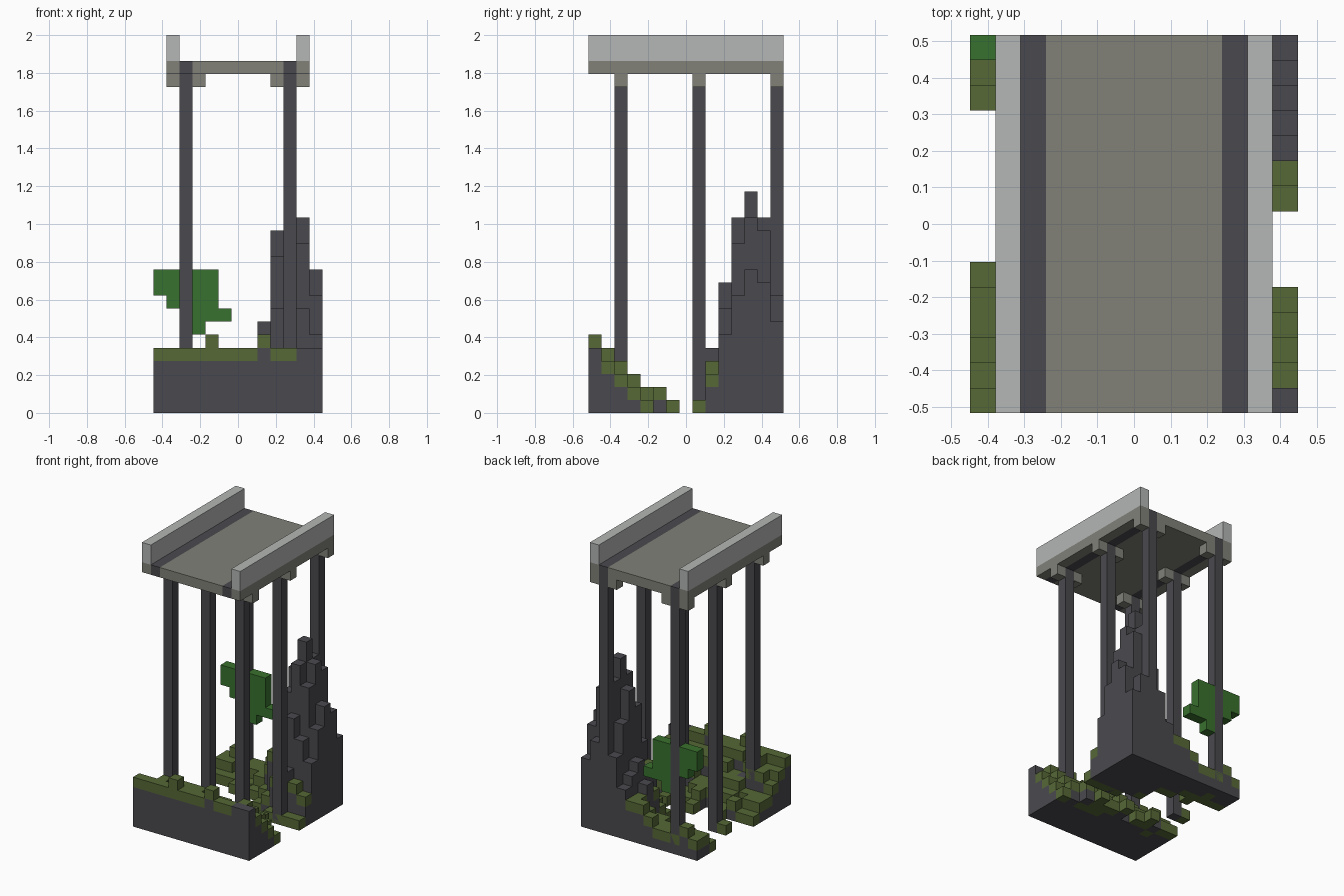
import bpy, bmesh, random
from mathutils import Vector

cube = bpy.data.objects.get("Cube")
if cube:
    bpy.data.objects.remove(cube, do_unlink=True)

random.seed(4)
NX, NY, NZ = 13, 15, 29          # block counts of the whole model
U = 2 / NZ                       # block size


def srgb(*rgb):
    return [((c / 255 + 0.055) / 1.055) ** 2.4 for c in rgb] + [1]


def material(name, color):
    m = bpy.data.materials.new(name)
    m.use_nodes = True
    m.diffuse_color = color
    m.node_tree.nodes["Principled BSDF"].inputs["Base Color"].default_value = color
    return m


stone = material("dark stone", srgb(74, 73, 78))
moss = material("moss", srgb(86, 104, 54))
leaf = material("leaf green", srgb(57, 113, 46))
deck_grey = material("deck grey", srgb(129, 129, 121))
rail_grey = material("pale rail grey", srgb(180, 183, 181))


def place(i, j, k):
    return Vector(((i - NX / 2) * U, (j - NY / 2) * U, k * U))


def finish(name, bm, mats):
    me = bpy.data.meshes.new(name)
    bm.to_mesh(me)
    bm.free()
    for m in mats:
        me.materials.append(m)
    ob = bpy.data.objects.new(name, me)
    bpy.context.collection.objects.link(ob)
    return ob


def box(name, lo, hi, mat):
    """Box between two block corners."""
    bm = bmesh.new()
    a, b = place(*lo), place(*hi)
    bmesh.ops.create_cube(bm, size=1)
    for v in bm.verts:
        v.co = (a + b) / 2 + Vector(c * d for c, d in zip(v.co, b - a))
    return finish(name, bm, [mat])


def blocks(name, cells, mats):
    """Skin of a set of blocks; cells maps a block to its material slot."""
    bm = bmesh.new()
    for cell, slot in cells.items():
        for axis in range(3):
            for side in (0, 1):
                near = list(cell)
                near[axis] += 2 * side - 1
                if tuple(near) in cells:
                    continue
                ring = []
                for p, q in ((0, 0), (1, 0), (1, 1), (0, 1)):
                    c = list(cell)
                    c[axis] += side
                    c[(axis + 1) % 3] += p
                    c[(axis + 2) % 3] += q
                    ring.append(bm.verts.new(place(*c)))
                face = bm.faces.new(ring if side else ring[::-1])
                face.material_index = slot
    bmesh.ops.remove_doubles(bm, verts=bm.verts, dist=U / 100)
    return finish(name, bm, mats)


def add_column(cells, i, j, height, mossy=True):
    for k in range(height):
        cells[i, j, k] = int(mossy and k == height - 1)


# Front bank: stepped slope falling to the gap
front = {}
slope = [5, 4, 3, 2, 1, 0, 0]
for j, base in enumerate(slope):
    for i in range(NX):
        h = base
        if j == 0:
            h += i in (4, 8)
        elif i == 0:
            h += j > 3
            h = 0 if j == 6 else h
        elif i < NX - 1:
            h += random.choice((0, 1, 1))
            if j == 5 and i % 4 == 2:
                h = 2
            if j == 6 and i % 3:
                h = 0
        add_column(front, i, j, h, not (j == 0 and i > 10) and (i, j) != (3, 2))
front[4, 0, 4] = 1
blocks("front_bank", front, [stone, moss])

# Back bank: low mossy ledge
back = {}
for j, row in zip((14, 13, 12, 11), ("2322234", "2212223", "1111122", "0001011")):
    for i, h in enumerate(row):
        add_column(back, i, j, int(h))
add_column(back, 1, 8, 1)

# Rock spire: block heights from the gap to the back edge
spire = {
    7: (0, 1, 2, 4, 5, 4, 4),
    8: (0, 2, 6, 6, 7, 6, 5),
    9: (1, 4, 8, 12, 14, 11, 8),
    10: (1, 5, 10, 15, 17, 15, 9),
    11: (1, 4, 8, 13, 15, 14, 9),
    12: (1, 3, 6, 9, 11, 10, 7),
}
for i, row in spire.items():
    for j, h in enumerate(row, 8):
        add_column(back, i, j, h, h < 5 or (i, j) == (8, 10))
blocks("back_bank_and_spire", back, [stone, moss])

# Hanging leaves around the back pillar
leaves = {}
for i, low, high in ((0, 9, 11), (1, 8, 11), (3, 6, 11), (4, 7, 11), (5, 7, 8)):
    for k in range(low, high):
        leaves[i, 14, k] = 0
blocks("hanging_leaves", leaves, [leaf])

# Deck, beams, rails, pillars and brackets
box("deck", (3, 0, 26), (10, NY, 27), deck_grey)
for side, beam, edge in (("right", 2, 1), ("left", 10, 11)):
    box(side + "_beam", (beam, 0, 26), (beam + 1, NY, 27), stone)
    box(side + "_deck_edge", (edge, 0, 26), (edge + 1, NY, 27), deck_grey)
    box(side + "_rail", (edge, 0, 27), (edge + 1, NY, NZ), rail_grey)
    for row, j in (("front", 2), ("middle", 8), ("back", 14)):
        part = f"{row}_{side}"
        box(part + "_pillar", (beam, j, 0), (beam + 1, j + 1, 26), stone)
        for where, i in (("inner", 2 * beam - edge), ("outer", edge)):
            box(f"{part}_{where}_bracket", (i, j, 25), (i + 1, j + 1, 26), deck_grey)
